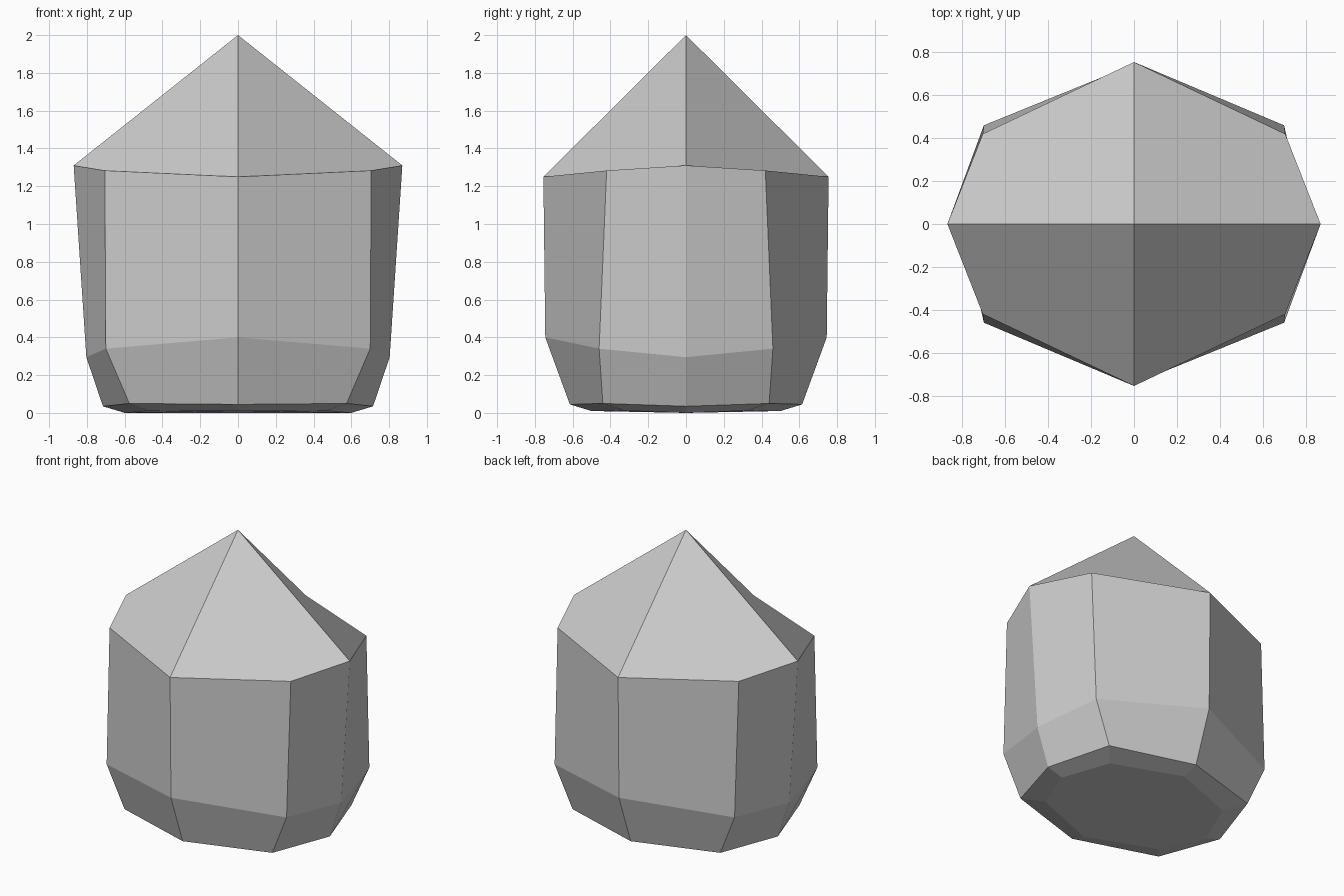
import bpy
import bmesh

if "Cube" in bpy.data.objects:
    bpy.data.objects.remove(bpy.data.objects["Cube"])

# Single stone colour
grey = bpy.data.materials.new("stone grey")
grey.diffuse_color = (0.6, 0.6, 0.6, 1.0)
grey.use_nodes = True
grey.node_tree.nodes["Principled BSDF"].inputs["Base Color"].default_value = grey.diffuse_color

# Eight-sided rings from bottom to top:
# side point (x, z), corner point (x, y, z), front point (y, z)
RINGS = [
    ((0.60, 0.0), (0.47, 0.32, 0.012), (0.50, 0.01)),
    ((0.715, 0.035), (0.575, 0.44, 0.05), (0.615, 0.045)),
    ((0.803, 0.295), (0.70, 0.46, 0.34), (0.745, 0.40)),
    ((0.87, 1.31), (0.705, 0.42, 1.283), (0.755, 1.25)),
]


def add_ring(bm, side, corner, front):
    """Mirror one quarter of a ring into eight vertices, counter-clockwise."""
    (sx, sz), (cx, cy, cz), (fy, fz) = side, corner, front
    points = [(sx, 0, sz), (cx, cy, cz), (0, fy, fz), (-cx, cy, cz),
              (-sx, 0, sz), (-cx, -cy, cz), (0, -fy, fz), (cx, -cy, cz)]
    return [bm.verts.new(p) for p in points]


bm = bmesh.new()
rings = [add_ring(bm, *r) for r in RINGS]

# Flat base
bm.faces.new(rings[0][::-1])

# Side facets
for low, high in zip(rings, rings[1:]):
    for i in range(8):
        j = (i + 1) % 8
        bm.faces.new((low[i], low[j], high[j], high[i]))

# Four-faced pointed top, each face folded between its two cardinal points
top = rings[-1]
apex = bm.verts.new((0, 0, 2))
for i in range(0, 8, 2):
    bm.faces.new((top[i], top[i + 1], top[(i + 2) % 8], apex))

mesh = bpy.data.meshes.new("crystal")
bm.to_mesh(mesh)
bm.free()
mesh.materials.append(grey)
crystal = bpy.data.objects.new("crystal", mesh)
bpy.context.collection.objects.link(crystal)
